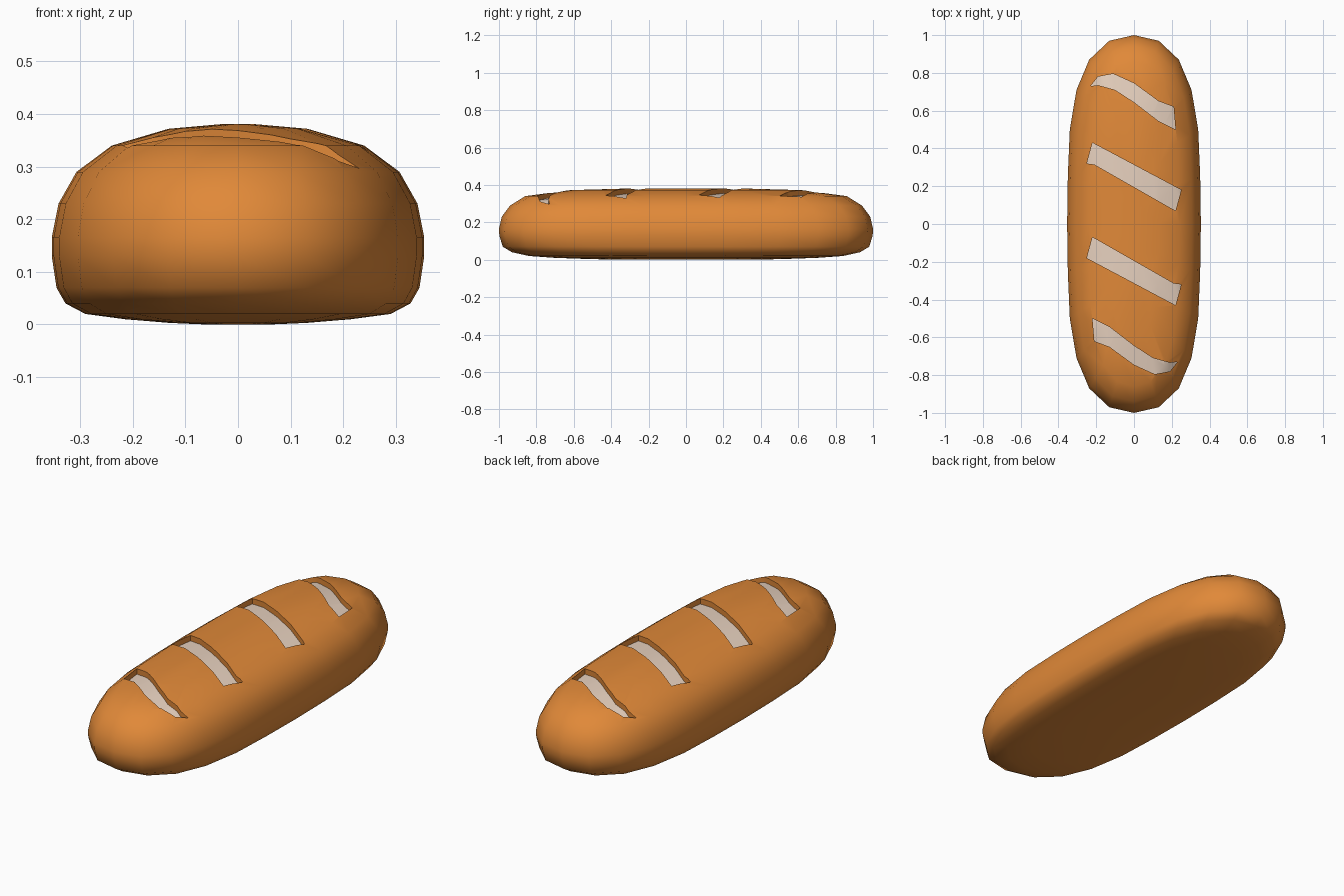
import bpy, bmesh, math

if "Cube" in bpy.data.objects:
    bpy.data.objects.remove(bpy.data.objects["Cube"])


def material(name, rgb):
    m = bpy.data.materials.new(name)
    m.use_nodes = True
    m.diffuse_color = (*rgb, 1)
    m.node_tree.nodes["Principled BSDF"].inputs["Base Color"].default_value = (*rgb, 1)
    return m


crust = material("golden crust", (0.75, 0.25, 0.04))
crumb = material("pale crumb", (0.88, 0.70, 0.57))

# Quarter of the plan outline, as fractions of half width and half length
QUARTER = [(0, 1), (0.37, 0.97), (0.67, 0.87), (0.86, 0.71), (0.96, 0.5), (0.99, 0.25), (1, 0)]
# Rings of the loaf: height, half width, half length
RINGS = [(0, 0.06, 0.3), (0.003, 0.13, 0.5), (0.01, 0.215, 0.7), (0.02, 0.29, 0.84),
         (0.04, 0.328, 0.93), (0.07, 0.345, 0.98), (0.13, 0.354, 0.998), (0.165, 0.354, 1),
         (0.23, 0.341, 0.985), (0.29, 0.307, 0.94), (0.34, 0.24, 0.86),
         (0.372, 0.132, 0.62), (0.381, 0.03, 0.3)]


def full_outline():
    half = QUARTER + [(x, -y) for x, y in QUARTER[-2::-1]]
    return half + [(-x, y) for x, y in half[-2:0:-1]]


def loft(name, loops, mat):
    """Skin a stack of point loops and cap both ends."""
    bm = bmesh.new()
    rows = [[bm.verts.new(p) for p in loop] for loop in loops]
    n = len(rows[0])
    for a, b in zip(rows, rows[1:]):
        for i in range(n):
            j = (i + 1) % n
            bm.faces.new((a[i], a[j], b[j], b[i]))
    bm.faces.new(rows[0])
    bm.faces.new(rows[-1])
    bmesh.ops.recalc_face_normals(bm, faces=bm.faces)
    me = bpy.data.meshes.new(name)
    bm.to_mesh(me)
    bm.free()
    me.materials.append(mat)
    ob = bpy.data.objects.new(name, me)
    bpy.context.collection.objects.link(ob)
    return ob


def loaf(name, drop, mat):
    return loft(name, [[(x * w, y * l, z - drop) for x, y in full_outline()]
                       for z, w, l in RINGS], mat)


def subtract(target, tool):
    mod = target.modifiers.new("cut", 'BOOLEAN')
    mod.operation = 'DIFFERENCE'
    mod.solver = 'EXACT'
    mod.material_mode = 'TRANSFER'
    mod.object = tool
    bpy.ops.object.select_all(action='DESELECT')
    bpy.context.view_layer.objects.active = target
    target.select_set(True)
    bpy.ops.object.modifier_apply(modifier=mod.name)


# Slash outlines: straight in the middle, bent near the ends
middle = [(-0.22, 0.43), (0.25, 0.18), (0.22, 0.07), (-0.21, 0.315), (-0.25, 0.32)]
end = [(-0.23, 0.73), (-0.19, 0.78), (-0.11, 0.795), (0, 0.745), (0.13, 0.65), (0.21, 0.62),
       (0.22, 0.5), (0.13, 0.545), (0, 0.645), (-0.1, 0.71), (-0.19, 0.735)]
slashes = [end, middle]
slashes += [[(-x, -y) for x, y in s] for s in slashes]

bread = loaf("bread_loaf", 0, crust)
inner = loaf("crumb_cutter", 0.028, crumb)

# Each slash has crust walls and a crumb floor that follows the loaf
for outline in slashes:
    cutter = loft("slash_cutter", [[(x, y, z) for x, y in outline] for z in (0.22, 0.5)], crust)
    subtract(cutter, inner)
    subtract(bread, cutter)
    bpy.data.objects.remove(cutter)
bpy.data.objects.remove(inner)

bpy.ops.object.select_all(action='DESELECT')
bpy.context.view_layer.objects.active = bread
bread.select_set(True)
bpy.ops.object.shade_smooth_by_angle(angle=math.radians(42))
